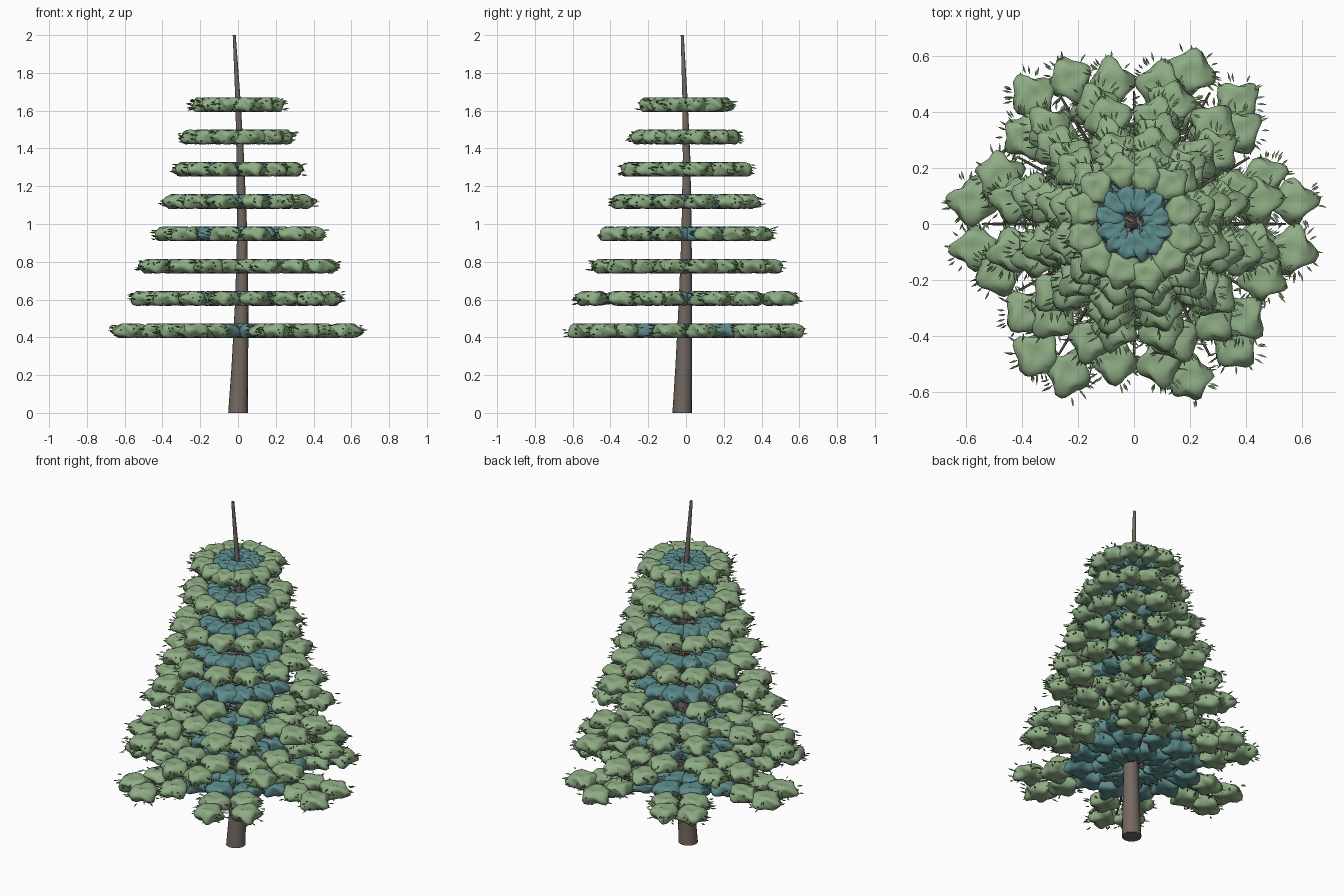
import bpy, bmesh, math, random
from mathutils import Vector, Matrix

random.seed(7)
cube = bpy.data.objects.get("Cube")
if cube:
    bpy.data.objects.remove(cube, do_unlink=True)


def material(name, rgb):
    m = bpy.data.materials.new(name)
    m.use_nodes = True
    m.diffuse_color = (*rgb, 1)
    m.node_tree.nodes["Principled BSDF"].inputs["Base Color"].default_value = (*rgb, 1)
    return m


BARK = material("bark brown", (0.175, 0.14, 0.12))
LEAF = material("leaf green", (0.275, 0.42, 0.235))
INNER = material("inner teal", (0.11, 0.26, 0.26))
NEEDLE = material("needle green", (0.17, 0.27, 0.13))


def finish(bm, name, mats, angle):
    mesh = bpy.data.meshes.new(name)
    bm.to_mesh(mesh)
    bm.free()
    for m in mats:
        mesh.materials.append(m)
    ob = bpy.data.objects.new(name, mesh)
    bpy.context.collection.objects.link(ob)
    bpy.ops.object.select_all(action='DESELECT')
    ob.select_set(True)
    bpy.context.view_layer.objects.active = ob
    bpy.ops.object.shade_smooth_by_angle(angle=math.radians(angle))
    return ob


def tube(bm, path, sides):
    """Skin rings along a list of (centre, radius) points, with capped ends."""
    axis = path[-1][0] - path[0][0]
    turn = axis.to_track_quat('Z', 'Y')
    rings = []
    for centre, radius in path:
        ring = []
        for i in range(sides):
            a = math.tau * i / sides
            ring.append(bm.verts.new(centre + turn @ Vector((math.cos(a), math.sin(a), 0)) * radius))
        rings.append(ring)
    for low, high in zip(rings, rings[1:]):
        for i in range(sides):
            j = (i + 1) % sides
            bm.faces.new((low[i], low[j], high[j], high[i]))
    bm.faces.new(rings[0][::-1])
    bm.faces.new(rings[-1])


def clump(bm, centre, angle, length, width, height, mat):
    """Pillowy, four-pointed leaf clump with creased top and bottom."""
    new = bmesh.ops.create_icosphere(bm, subdivisions=3, radius=1)["verts"]
    phase = random.uniform(-0.5, 0.5)
    lobes = random.choice((4, 4, 5))
    turn = Matrix.Rotation(angle, 3, 'Z')
    for v in new:
        x, y, z = v.co
        a = math.atan2(y, x)
        r = math.hypot(x, y)
        star = math.cos(lobes * a + phase)
        ripple = math.sin(3 * a + 5 * z + phase * 6)
        spread = 1 + 0.17 * star * r + 0.08 * ripple * r
        lift = max(-1, min(1, z * 1.25)) * (1 + 0.16 * ripple * r) - 0.22 * star * r * r
        lift -= 0.25 * (1 - r) ** 2 * (1 if z > 0 else -1)
        lift = max(-1, min(1, lift))
        v.co = centre + turn @ Vector((x * spread * length, y * spread * width, lift * height))
    for f in {f for v in new for f in v.link_faces}:
        f.material_index = mat


def needle(bm, base, direction, length, thick):
    """Slim three-sided spindle."""
    turn = direction.to_track_quat('Z', 'Y')
    tail, tip = bm.verts.new(base), bm.verts.new(base + direction * length)
    belt = []
    for i in range(3):
        a = math.tau * i / 3
        offset = Vector((math.cos(a) * thick, math.sin(a) * thick, length * 0.45))
        belt.append(bm.verts.new(base + turn @ offset))
    for i in range(3):
        j = (i + 1) % 3
        for f in (bm.faces.new((tail, belt[j], belt[i])), bm.faces.new((tip, belt[i], belt[j]))):
            f.material_index = 2


# Gently bent trunk
trunk_path = [(Vector(p), r) for p, r in (
    ((0, -0.02, 0), 0.052), ((0.01, -0.012, 0.25), 0.044), ((0.02, -0.003, 0.6), 0.035),
    ((0.022, 0.003, 0.95), 0.027), ((0.012, 0.003, 1.35), 0.02),
    ((0, -0.005, 1.65), 0.014), ((-0.02, -0.02, 2), 0.008))]
bm = bmesh.new()
tube(bm, trunk_path, 16)
finish(bm, "trunk", [BARK], 40)

# Eight tiers of six sprays, alternate tiers turned by half a spray
REACH = (0.57, 0.50, 0.445, 0.375, 0.315, 0.27, 0.225, 0.18)
for tier, reach in enumerate(REACH):
    z = 0.435 + 0.171 * tier
    bm, wood = bmesh.new(), bmesh.new()
    rows = max(2, round(reach / 0.16))
    start = math.radians(30 * (tier % 2))
    for spray in range(6):
        heading = start + spray * math.tau / 6
        out = Vector((math.cos(heading), math.sin(heading), 0))
        tube(wood, [(Vector((0.015, 0, z)), 0.011), (out * reach * 0.95 + Vector((0, 0, z)), 0.004)], 6)
        for row in range(rows):
            t = (row + 1) / rows
            r = reach * t if rows > 2 else reach * (0.5 + 0.5 * row)
            spread = min(math.radians(15), 0.082 / r)
            inner = r < (0.3 if tier == 0 else 0.45 * reach + 0.03)
            for side in (-1, 1):
                a = heading + side * spread + random.uniform(-0.04, 0.04)
                rr = r + random.uniform(-0.012, 0.012)
                centre = Vector((math.cos(a) * rr, math.sin(a) * rr, z))
                width = min(0.075, 0.018 + 0.26 * r) * random.uniform(0.92, 1.08)
                length = min(0.08, 0.035 + 0.14 * reach)
                clump(bm, centre, a, length, width, 0.039, 1 if inner else 0)
                # Loose needles round the rim
                for k in range(5 if inner else 16):
                    b = a + random.uniform(-math.pi, math.pi) * (1 if inner else 0.75)
                    d = Vector((math.cos(b), math.sin(b), random.uniform(-0.3, 0.3))).normalized()
                    rim = Matrix.Rotation(a, 3, 'Z') @ Vector(
                        (math.cos(b - a) * length, math.sin(b - a) * width, random.uniform(-0.028, 0.028)))
                    needle(bm, centre + rim * random.uniform(0.85, 1.1), d,
                           random.uniform(0.025, 0.042), 0.005)
    finish(bm, f"foliage_tier_{tier + 1}", [LEAF, INNER, NEEDLE], 50)
    finish(wood, f"branches_tier_{tier + 1}", [BARK], 40)
